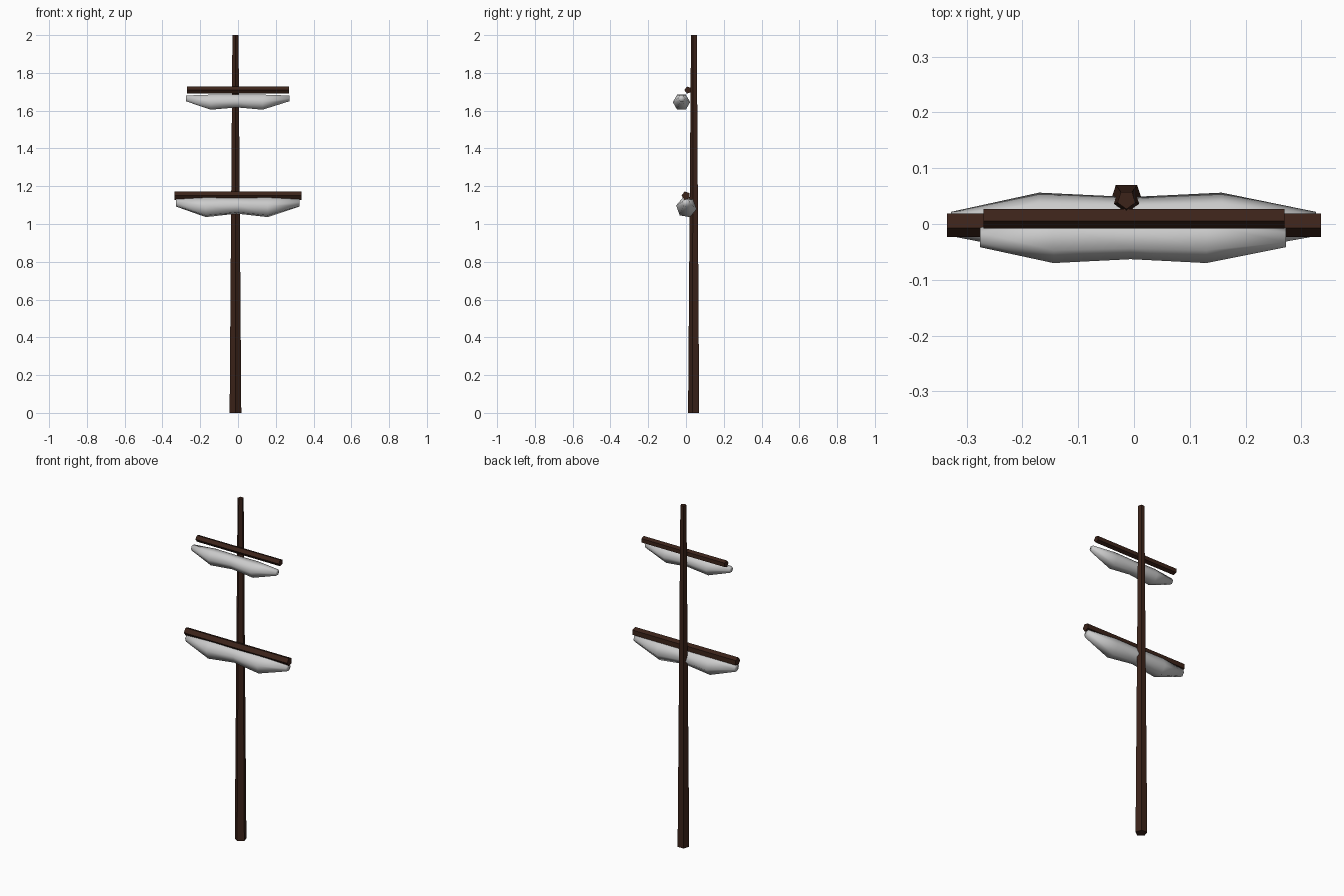
import bpy, bmesh
from math import sin, cos, radians, tau

if "Cube" in bpy.data.objects:
    bpy.data.objects.remove(bpy.data.objects["Cube"])

wood = bpy.data.materials.new("dark_wood")
wood.diffuse_color = (0.045, 0.017, 0.01, 1)
wood.use_nodes = True
wood.node_tree.nodes["Principled BSDF"].inputs["Base Color"].default_value = wood.diffuse_color


def loft(name, rings, smooth=False, mat=None):
    """Skin a list of equal-sized point rings and cap both ends."""
    bm = bmesh.new()
    loops = [[bm.verts.new(p) for p in ring] for ring in rings]
    n = len(loops[0])
    for a, b in zip(loops, loops[1:]):
        for i in range(n):
            j = (i + 1) % n
            bm.faces.new((a[i], a[j], b[j], b[i]))
    bm.faces.new(loops[0])
    bm.faces.new(loops[-1])
    bmesh.ops.recalc_face_normals(bm, faces=bm.faces)
    for f in bm.faces:
        f.smooth = smooth
    me = bpy.data.meshes.new(name)
    bm.to_mesh(me)
    bm.free()
    if mat:
        me.materials.append(mat)
    ob = bpy.data.objects.new(name, me)
    bpy.context.collection.objects.link(ob)
    return ob


def polygon(n, r, start):
    return [(r * cos(start + tau * i / n), r * sin(start + tau * i / n)) for i in range(n)]


# Mast: tapered five-sided pole, one corner facing forward
def mast_ring(z, r):
    return [(-0.0135 + u, 0.0435 + v, z) for u, v in polygon(5, r, radians(270))]


loft("mast", [mast_ring(0, 0.0325), mast_ring(2, 0.017)], mat=wood)


# Yards: five-sided horizontal spars
def yard(name, half, y, z, r):
    loft(name, [[(x, y + u, z + v) for u, v in polygon(5, r, radians(180))]
                for x in (-half, half)], mat=wood)


yard("lower_yard", 0.335, 0.0, 1.15, 0.0235)
yard("upper_yard", 0.27, 0.011, 1.709, 0.0195)


# Furled sails: six-sided bundles, fat at the quarters and pinched at the mast
def sail(name, sections, tilt):
    loft(name, [[(x, y + u, z + v) for u, v in polygon(6, r, radians(tilt))]
                for x, y, z, r in sections], smooth=True)


sail("lower_furled_sail", [
    (-0.328, 0.0, 1.113, 0.022),
    (-0.17, 0.002, 1.088, 0.055),
    (-0.006, 0.004, 1.097, 0.045),
    (0.157, 0.002, 1.088, 0.055),
    (0.326, 0.0, 1.113, 0.022)], -10)
sail("upper_furled_sail", [
    (-0.276, -0.024, 1.665, 0.0175),
    (-0.144, -0.024, 1.645, 0.046),
    (-0.006, -0.024, 1.651, 0.039),
    (0.13, -0.024, 1.645, 0.046),
    (0.272, -0.024, 1.665, 0.0175)], 0)
